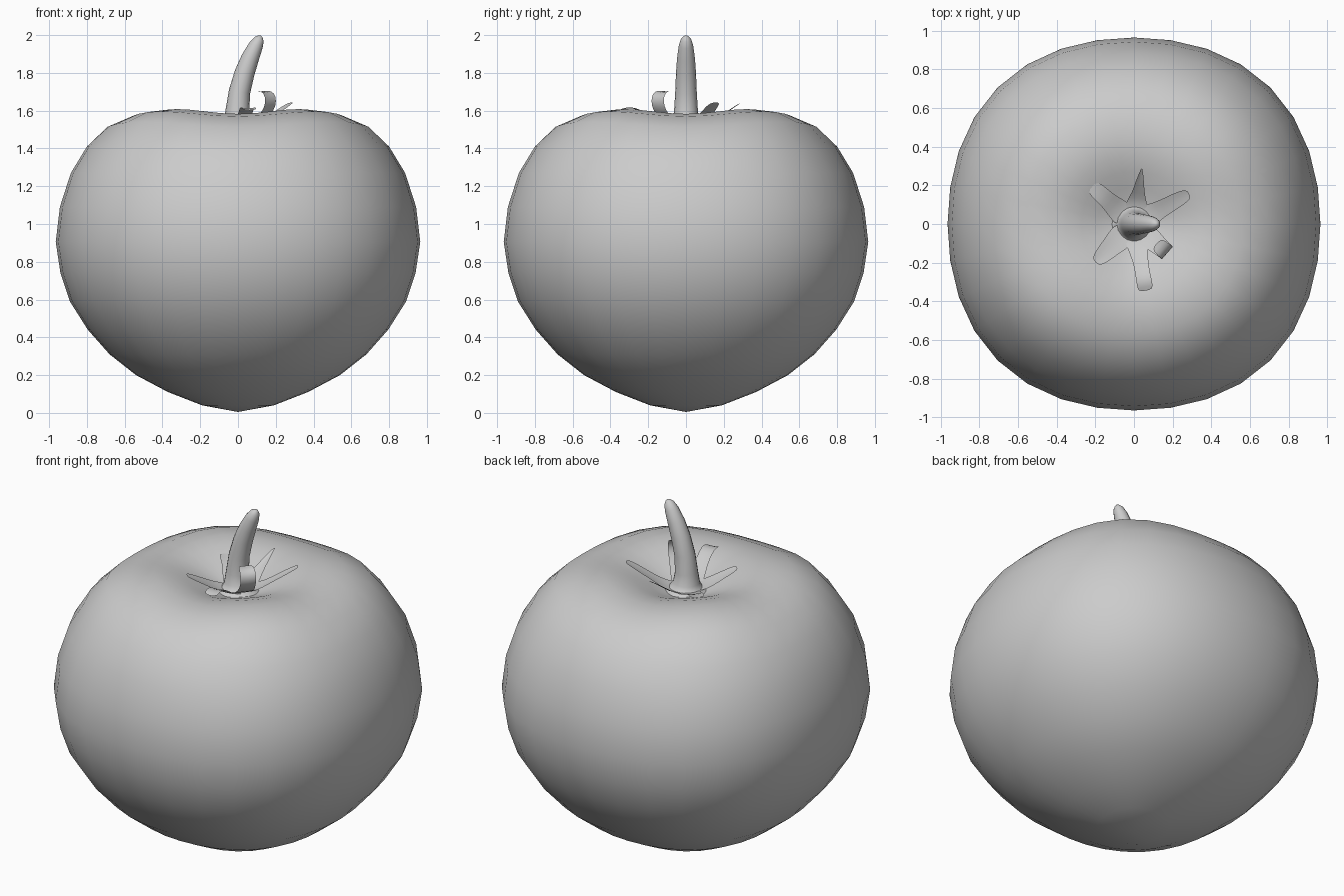
import bpy, bmesh
from math import sin, cos, pi, radians, hypot
from mathutils import Vector

if "Cube" in bpy.data.objects:
    bpy.data.objects.remove(bpy.data.objects["Cube"])


def finish(name, bm):
    bmesh.ops.remove_doubles(bm, verts=bm.verts, dist=0.0005)
    bmesh.ops.recalc_face_normals(bm, faces=bm.faces)
    me = bpy.data.meshes.new(name)
    bm.to_mesh(me)
    bm.free()
    me.shade_smooth()
    ob = bpy.data.objects.new(name, me)
    bpy.context.collection.objects.link(ob)
    return ob


def loft(bm, rows, closed=True):
    rows = [[bm.verts.new(p) for p in row] for row in rows]
    n = len(rows[0])
    for a, b in zip(rows, rows[1:]):
        for i in range(n if closed else n - 1):
            j = (i + 1) % n
            bm.faces.new((a[i], a[j], b[j], b[i]))
    return rows


# Fruit: revolved profile (radius, z), slightly four-lobed and dimpled on top
profile = [(0, .005), (.19, .04), (.37, .11), (.54, .2), (.68, .31), (.795, .44),
           (.89, .59), (.94, .74), (.965, .905), (.943, 1.09), (.885, 1.27),
           (.8, 1.41), (.69, 1.515), (.56, 1.57), (.44, 1.583), (.35, 1.575),
           (.27, 1.553), (.19, 1.522), (.1, 1.488), (0, 1.47)]
SEG = 32
rows = []
for r, z in profile:
    row = []
    for i in range(SEG):
        a = 2 * pi * i / SEG
        lobe = (1 - cos(4 * a)) / 2
        lift = .026 * lobe * min(1, r / .45) if z > 1.46 else 0
        rr = r * (1 + .035 * lobe)
        row.append((rr * cos(a), rr * sin(a), z + lift))
    rows.append(row)
bm = bmesh.new()
loft(bm, rows)
bmesh.ops.dissolve_degenerate(bm, dist=0.0001, edges=bm.edges)
finish("fruit", bm)

# Stem: curved tube (x, z, radius), flared at the base and rounded at the tip
path = [(0, 1.49, .125), (0, 1.505, .092), (-.003, 1.54, .073), (-.003, 1.6, .063),
        (.008, 1.7, .057), (.035, 1.8, .053), (.065, 1.88, .047),
        (.095, 1.945, .038), (.112, 1.978, .027), (.12, 1.993, .012), (.122, 1.997, 0)]
rows = []
for k, (x, z, r) in enumerate(path):
    p, q = path[max(k - 1, 0)], path[min(k + 1, len(path) - 1)]
    dx, dz = q[0] - p[0], q[1] - p[1]
    d = hypot(dx, dz)
    rows.append([(x + r * cos(2 * pi * i / 16) * dz / d, r * sin(2 * pi * i / 16),
                  z - r * cos(2 * pi * i / 16) * dx / d) for i in range(16)])
bm = bmesh.new()
loft(bm, rows)
finish("stem", bm)


# Calyx leaves: bent strips, each given as angle and (radius, z, half width)
def leaf(angle, pts):
    a = radians(angle)
    out, side = Vector((cos(a), sin(a), 0)), Vector((-sin(a), cos(a), 0))
    bm = bmesh.new()
    loft(bm, [[out * r + side * w * s + Vector((0, 0, z + .006 * abs(s)))
               for s in (-1, 0, 1)] for r, z, w in pts], closed=False)
    ob = finish("calyx_leaf", bm)
    sub = ob.modifiers.new("smooth", 'SUBSURF')
    sub.levels = sub.render_levels = 1


leaf(82, [(.05, 1.5, .065), (.11, 1.51, .055), (.16, 1.545, .032),
          (.22, 1.59, .022), (.29, 1.637, .004)])
leaf(29, [(.05, 1.5, .065), (.11, 1.51, .055), (.17, 1.545, .042),
          (.25, 1.595, .04), (.325, 1.64, .03)])
leaf(-41, [(.05, 1.5, .065), (.12, 1.52, .055), (.19, 1.57, .045),
           (.23, 1.62, .043), (.23, 1.67, .043), (.2, 1.7, .042), (.155, 1.7, .038)])
leaf(-80, [(.05, 1.5, .065), (.12, 1.512, .055), (.19, 1.56, .038),
           (.26, 1.605, .038), (.31, 1.615, .04), (.35, 1.6, .04)])
leaf(-135, [(.05, 1.5, .065), (.11, 1.51, .065), (.17, 1.54, .052),
            (.23, 1.57, .042), (.28, 1.595, .03)])
leaf(138, [(.05, 1.5, .065), (.11, 1.51, .06), (.17, 1.54, .045),
           (.22, 1.562, .042), (.29, 1.572, .042)])
